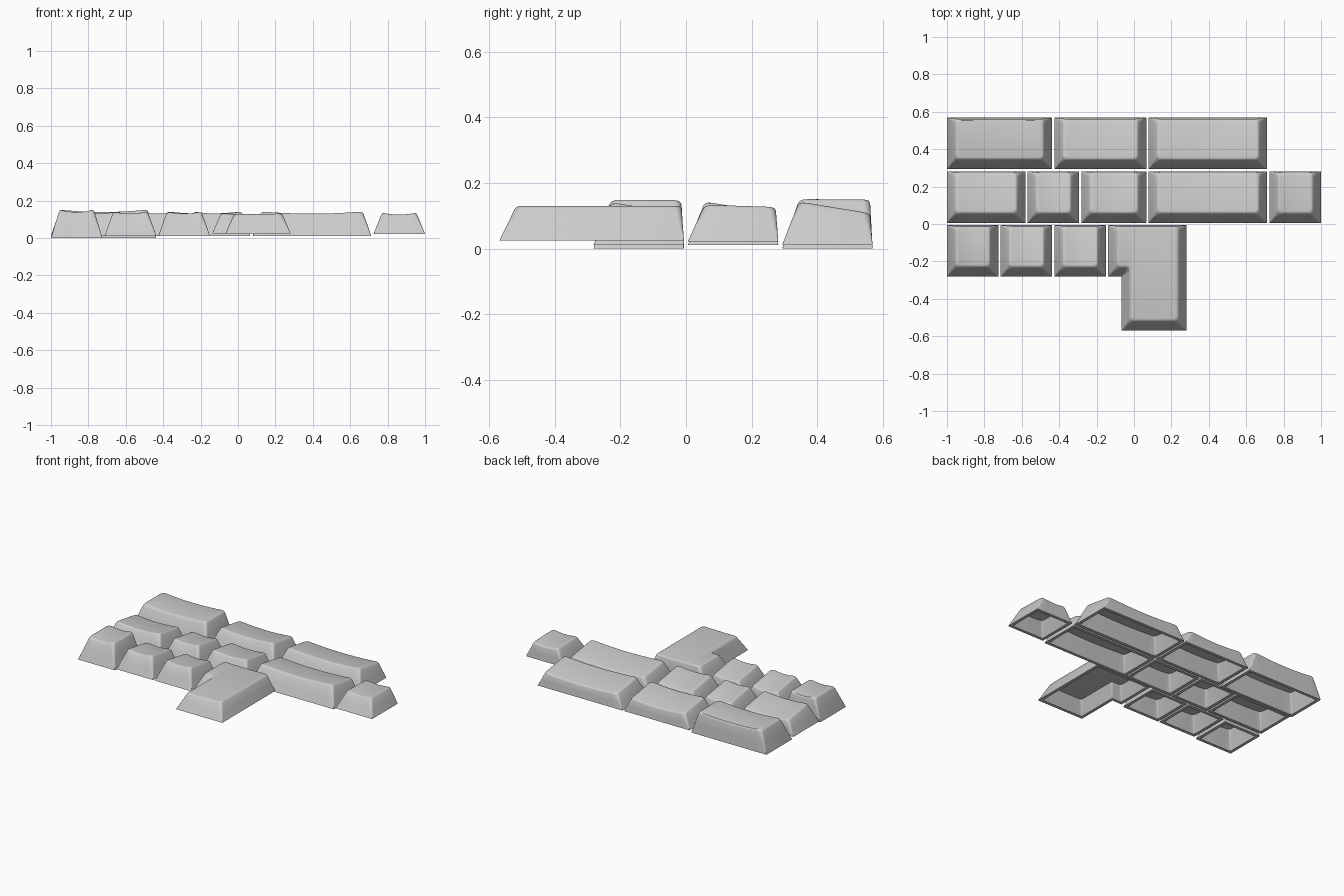
import bpy, bmesh, math
from mathutils import Vector

if "Cube" in bpy.data.objects:
    bpy.data.objects.remove(bpy.data.objects["Cube"])

U, GAP = 0.2874, 0.012          # key pitch and gap between keys
X0, Y0 = -1.0, -0.569           # lower left corner of the layout
SIDE, FRONT, BACK = 0.046, 0.052, 0.008   # slant of the walls

mat = bpy.data.materials.new("light grey plastic")
mat.diffuse_color = (0.6, 0.6, 0.6, 1)
mat.use_nodes = True
mat.node_tree.nodes["Principled BSDF"].inputs["Base Color"].default_value = mat.diffuse_color

# profile: base z, front top z, back top z, dish depth
TALL = (0.0, 0.152, 0.151, 0.013)
SLOPED = (0.011, 0.144, 0.109, 0.012)
FLAT = (0.022, 0.136, 0.129, 0.010)
WIDE_FLAT = (0.024, 0.131, 0.131, 0.003)


def inset(poly, frac, extra):
    """Move each side of an axis-aligned outline inward by its wall slant."""
    n, out = len(poly), []
    for i, p in enumerate(poly):
        q = p.copy()
        for a, b in ((poly[i - 1], p), (p, poly[(i + 1) % n])):
            d = (b - a).normalized()
            inward = Vector((-d.y, d.x))
            slant = SIDE if abs(inward.x) > 0.5 else FRONT if inward.y > 0 else BACK
            q += inward * (slant * frac + extra)
        out.append(q)
    return out


def rounded(poly, r, steps=5):
    """Outline with a quarter arc at every corner."""
    pts, n = [], len(poly)
    for i, p in enumerate(poly):
        d1 = (p - poly[i - 1]).normalized()
        d2 = (poly[(i + 1) % n] - p).normalized()
        c = p + (d2 - d1) * r
        for k in range(steps + 1):
            a = math.pi / 2 * k / steps
            pts.append(c - d2 * r * math.cos(a) + d1 * r * math.sin(a))
    return pts


def keycap(name, outline, profile):
    base, zf, zb, dish = profile
    poly = [Vector(p) for p in outline]
    xs, ys = [p.x for p in poly], [p.y for p in poly]
    cx, half = (min(xs) + max(xs)) / 2, (max(xs) - min(xs)) / 2 - SIDE
    ya, yb = min(ys) + FRONT, max(ys) - BACK
    bm = bmesh.new()

    # rings from cavity roof, down to the rim, up the walls, over the top edge
    # (height fraction, slant fraction, extra inset, corner radius)
    rings = [(0.80, 0.80, 0.022, 0.012), (0, 0, 0.020, 0.004), (0, 0, 0, 0.002),
             (0.45, 0.45, 0, 0.012), (0.91, 0.91, 0, 0.022), (0.96, 0.97, 0.002, 0.023),
             (0.99, 1.0, 0.006, 0.022), (1.0, 1.0, 0.012, 0.018)]
    loops = [[bm.verts.new((p.x, p.y, t)) for p in rounded(inset(poly, f, e), r)]
             for t, f, e, r in rings]
    n = len(loops[0])
    for lo, hi in zip(loops, loops[1:]):
        for i in range(n):
            j = (i + 1) % n
            bm.faces.new((lo[i], lo[j], hi[j], hi[i]))
    bm.faces.new(loops[-1])
    bm.faces.new(loops[0][::-1])

    # slices across the width carry the scooped top
    for k in range(1, 16):
        x = cx + half * (k / 8 - 1)
        bmesh.ops.bisect_plane(bm, geom=bm.verts[:] + bm.edges[:] + bm.faces[:], dist=1e-5,
                               plane_co=(x, 0, 0), plane_no=(1, 0, 0))
    for v in bm.verts:
        s = (v.co.y - ya) / (yb - ya)
        u = min(1, abs(v.co.x - cx) / half)
        top = zf + (zb - zf) * s - dish * (1 - u * u)
        v.co.z = base + v.co.z * (top - base)
    bmesh.ops.recalc_face_normals(bm, faces=bm.faces[:])

    me = bpy.data.meshes.new(name)
    bm.to_mesh(me)
    bm.free()
    me.materials.append(mat)
    ob = bpy.data.objects.new(name, me)
    bpy.context.collection.objects.link(ob)
    bpy.context.view_layer.objects.active = ob
    ob.select_set(True)
    bpy.ops.object.shade_smooth_by_angle(angle=math.radians(30))
    ob.select_set(False)


def gx(c):
    return X0 + c * U


def gy(r):
    return Y0 + r * U


# rectangular keys: row, then (width in units, profile) from left to right
rows = [
    ("front_row_key", 1, [(1, TALL), (1, SLOPED), (1, SLOPED)]),
    ("middle_row_key", 2, [(1.5, SLOPED), (1, SLOPED), (1.25, SLOPED), (2.25, SLOPED), (1, FLAT)]),
    ("back_row_key", 3, [(2, TALL), (1.75, SLOPED), (2.25, SLOPED)]),
]
for name, r, keys in rows:
    c = 0
    for i, (w, prof) in enumerate(keys):
        x1, x2, y1, y2 = gx(c), gx(c + w) - GAP, gy(r), gy(r + 1) - GAP
        keycap(f"{name}_{i + 1}", [(x1, y1), (x2, y1), (x2, y2), (x1, y2)], prof)
        c += w

# L-shaped key spanning two rows
xl, xm, xr = gx(3), gx(3.25), gx(4.5) - GAP
yb, ym, yt = gy(0), gy(1), gy(2) - GAP
keycap("l_shaped_key", [(xm, yb), (xr, yb), (xr, yt), (xl, yt), (xl, ym), (xm, ym)], WIDE_FLAT)
